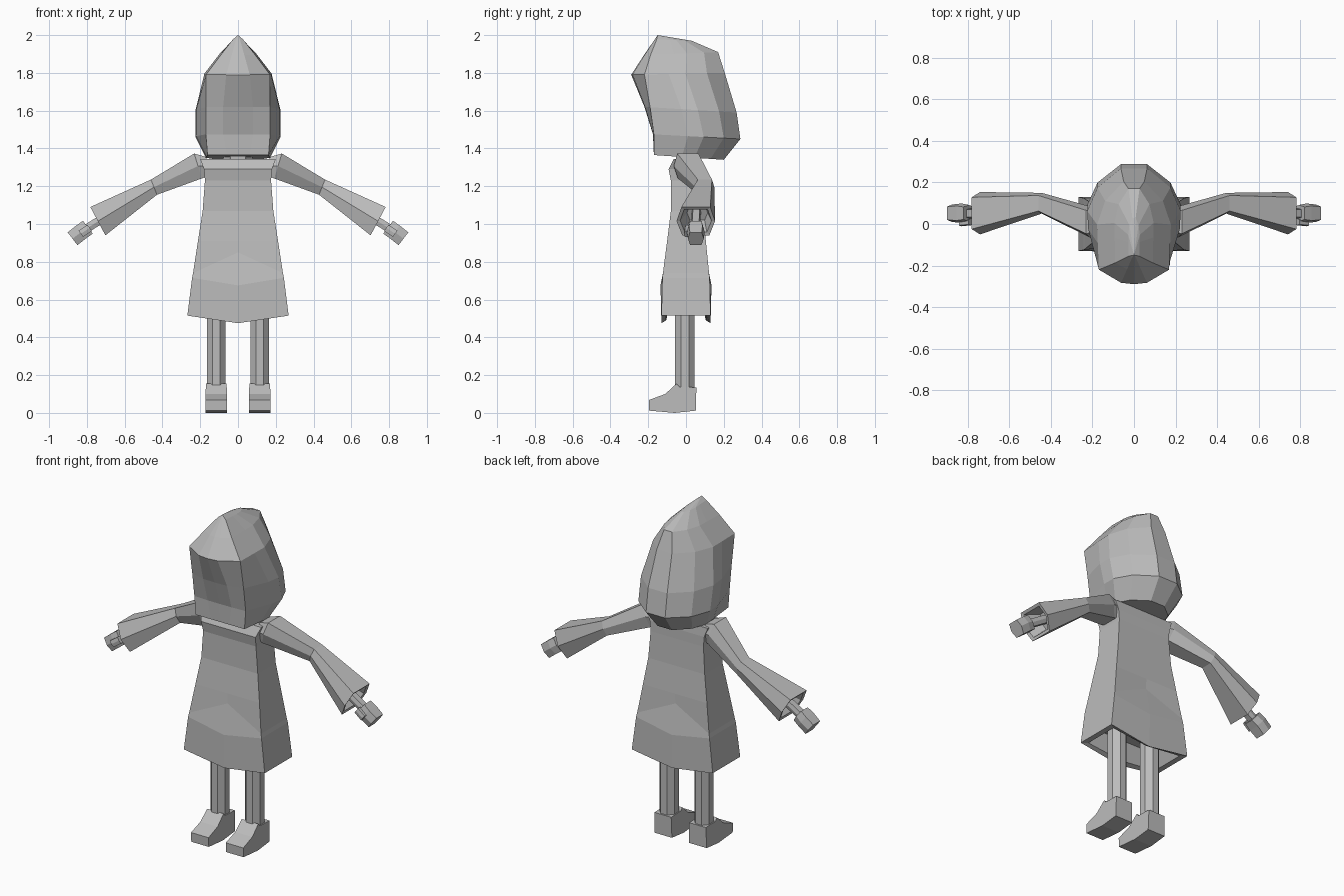
import bpy, bmesh, math
from mathutils import Vector

cube = bpy.data.objects.get("Cube")
if cube:
    bpy.data.objects.remove(cube)

clay = bpy.data.materials.new("clay_grey")
clay.use_nodes = True
GREY = (0.5, 0.5, 0.5, 1)
clay.diffuse_color = GREY
clay.node_tree.nodes["Principled BSDF"].inputs["Base Color"].default_value = GREY


def loft(name, rings, mirror=False):
    """Skin a list of equal rings, closing both ends, with flat shading."""
    bm = bmesh.new()
    loops = [[bm.verts.new(p) for p in ring] for ring in rings]
    for a, b in zip(loops, loops[1:]):
        for i in range(len(a)):
            j = (i + 1) % len(a)
            bm.faces.new((a[i], a[j], b[j], b[i]))
    bm.faces.new(loops[0])
    bm.faces.new(loops[-1])
    bmesh.ops.remove_doubles(bm, verts=bm.verts, dist=0.0005)
    bmesh.ops.recalc_face_normals(bm, faces=bm.faces)
    mesh = bpy.data.meshes.new(name)
    bm.to_mesh(mesh)
    bm.free()
    mesh.materials.append(clay)
    ob = bpy.data.objects.new(name, mesh)
    bpy.context.collection.objects.link(ob)
    if mirror:
        ob.modifiers.new("Mirror", 'MIRROR')
    return ob


def hexagon(centre, up, depth):
    """Flat-topped six-sided ring spanned by an up vector and the y axis."""
    c, u, y = Vector(centre), Vector(up), Vector((0, depth, 0))
    return [c + u * a + y * b for a, b in
            ((1, -.75), (1, .75), (0, 1), (-1, .7), (-1, -.7), (0, -1))]


# Hooded head: half outline mirrored into full rings
def hood_ring(zf, zb, yf, yb, w, bulge):
    d = yb - yf
    half = [(0, yf), (w * .35, yf + bulge * .1), (min(.17, w * .95), yf + bulge),
            (w * .98, yf + d * .4), (w, yf + d * .58), (w * .78, yf + d * .81),
            (w * .28, yb), (0, yb)]
    full = half + [(-x, y) for x, y in half[-2:0:-1]]
    return [(x, y, zf + (zb - zf) * (y - yf) / d) for x, y in full]


loft("hooded_head", [hood_ring(*r) for r in (
    (1.365, 1.34, -.17, .2, .17, 0),
    (1.475, 1.45, -.175, .288, .225, .005),
    (1.62, 1.59, -.22, .268, .225, .03),
    (1.79, 1.8, -.29, .205, .178, .07),
    (1.895, 1.91, -.222, .17, .095, .035),
    (1.978, 1.97, -.165, .03, .028, .01))] + [[(0, -.15, 2)] * 14])


# Tunic: box-like rings with centre points that can rise, dip or stand out
def tunic_ring(z, w, front, back, mid_z=None, out=0):
    m = z if mid_z is None else mid_z
    return [(-w, front, z), (0, front - out, m), (w, front, z), (w, 0, z),
            (w, back, z), (0, back + out, m), (-w, back, z), (-w, 0, z)]


loft("tunic", [
    tunic_ring(.6, .19, -.08, .08),
    tunic_ring(.515, .235, -.105, .105, .49),
    tunic_ring(.515, .268, -.13, .13, .475),
    tunic_ring(.715, .243, -.125, .125, .675, .01),
    tunic_ring(.74, .238, -.122, .122, .85, -.022),
    tunic_ring(.91, .212, -.1, .105),
    tunic_ring(1.07, .187, -.08, .09),
    tunic_ring(1.23, .175, -.08, .085),
    tunic_ring(1.29, .18, -.092, .085),
    tunic_ring(1.345, .2, -.065, .08)])

# Neck
loft("neck", [[(.08 * math.cos(k * math.pi / 3), .01 + .06 * math.sin(k * math.pi / 3), z)
               for k in range(6)] for z in (1.3, 1.37)])

# Sleeves: shoulder, elbow, flared cuff, then a recess inside the cuff
loft("sleeve", [
    hexagon((.15, .01, 1.31), (.02, 0, .045), .06),
    hexagon((.212, .01, 1.307), (.02, 0, .066), .075),
    hexagon((.445, .1, 1.195), (.016, 0, .04), .05),
    hexagon((.742, .052, 1.015), (.04, 0, .075), .102),
    hexagon((.738, .052, 1.017), (.032, 0, .06), .083),
    hexagon((.66, .06, 1.06), (.02, 0, .04), .055)], True)

# Wrists, hands and thumbs
loft("wrist", [hexagon(c, (.013, 0, .018), .024)
               for c in ((.65, .055, 1.07), (.82, .05, .965))], True)
loft("hand", [hexagon(c, (.026, 0, .034), d) for c, d in
              (((.795, .052, .983), .04), ((.83, .052, .958), .047),
               ((.876, .052, .922), .042))], True)
loft("thumb", [hexagon(c, (.012, 0, .016), .016)
               for c in ((.785, .01, .98), (.832, .005, .948))], True)

# Legs: eight-sided posts
loft("leg", [[(.115 + .053 * math.cos((k + .5) * math.pi / 4),
               -.006 + .056 * math.sin((k + .5) * math.pi / 4), z)
              for k in range(8)] for z in (.1, .62)], True)

# Shoes: side profile swept across the foot
SHOE = [(-.195, .012), (-.197, .068), (-.11, .1), (-.05, .155), (-.035, .138),
        (.055, .135), (.052, .012), (-.06, 0)]
loft("shoe", [[(.115 + side * (.058 - .04 * max(z - .07, 0)), y, z) for y, z in SHOE]
              for side in (-1, 1)], True)
